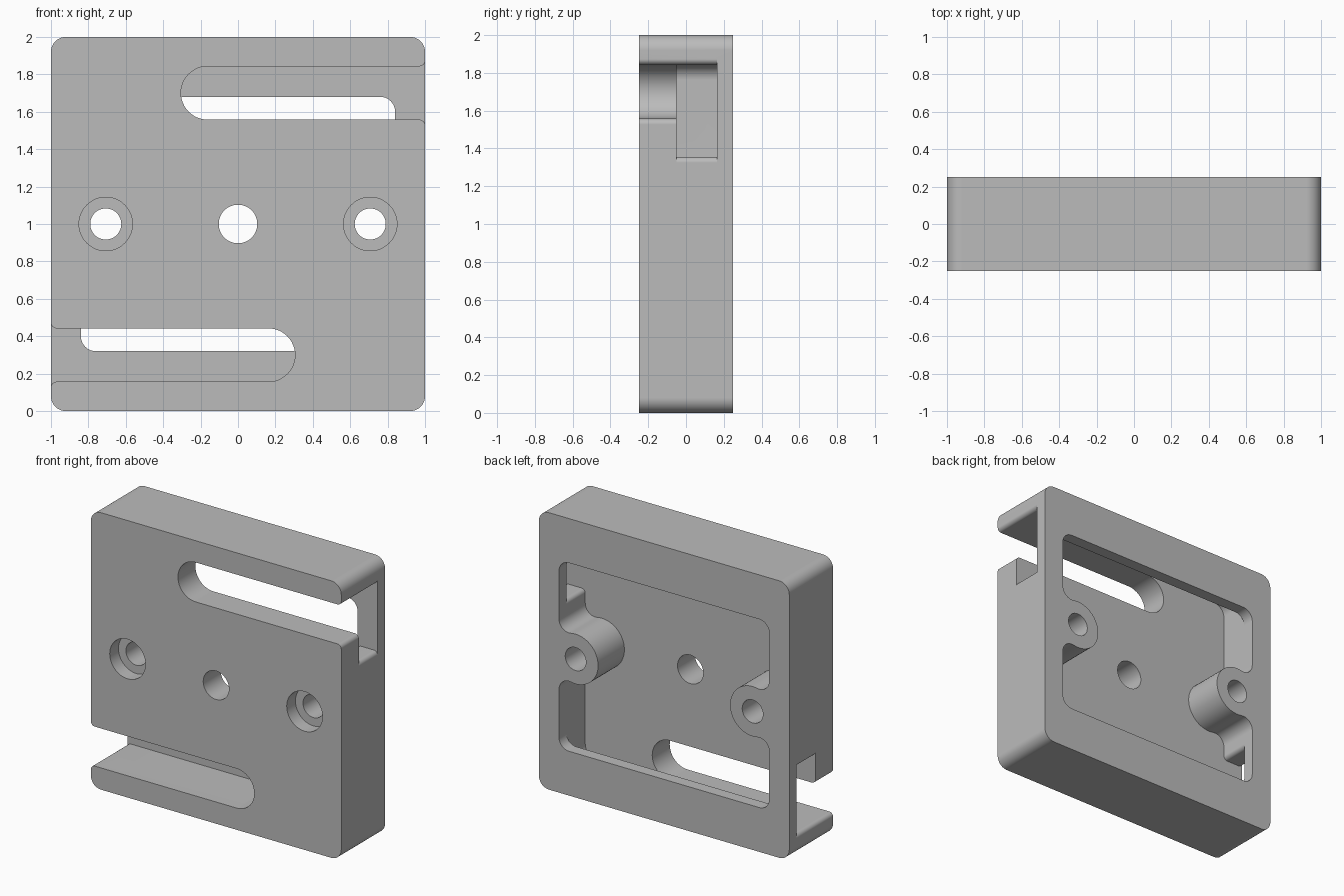
import bpy, bmesh
from math import radians, cos, sin, atan2, degrees, sqrt

cube = bpy.data.objects.get("Cube")
if cube:
    bpy.data.objects.remove(cube, do_unlink=True)

grey = bpy.data.materials.new("plain_grey")
grey.use_nodes = True
colour = (0.5, 0.5, 0.5, 1)
grey.diffuse_color = colour
grey.node_tree.nodes["Principled BSDF"].inputs["Base Color"].default_value = colour

FRONT, BACK = -0.25, 0.25
PLATE, LIP = -0.05, 0.165        # inner faces of the front plate and the back lip
WALL, ROUND, EDGE = 0.84, 0.08, 0.03
SLOT_LOW, SLOT_HIGH = 1.558, 1.843
BOSS_X, BOSS_R = 0.707, 0.18


def arc(cx, cz, r, start, end, n=10):
    angles = [radians(start + (end - start) * i / n) for i in range(n + 1)]
    return [(cx + r * cos(a), cz + r * sin(a)) for a in angles]


def turned(points):
    """Half turn about the middle of the block."""
    return [(-x, 2 - z) for x, z in points]


def prism(name, points, y0, y1):
    """Extrude an x-z outline from y0 to y1."""
    bm = bmesh.new()
    face = bm.faces.new([bm.verts.new((x, y0, z)) for x, z in points])
    result = bmesh.ops.extrude_face_region(bm, geom=[face])
    moved = [v for v in result["geom"] if isinstance(v, bmesh.types.BMVert)]
    bmesh.ops.translate(bm, verts=moved, vec=(0, y1 - y0, 0))
    bmesh.ops.recalc_face_normals(bm, faces=bm.faces)
    mesh = bpy.data.meshes.new(name)
    bm.to_mesh(mesh)
    bm.free()
    mesh.materials.append(grey)
    obj = bpy.data.objects.new(name, mesh)
    bpy.context.collection.objects.link(obj)
    return obj


def cut(points, y0, y1):
    cutter = prism("cutter", points, y0, y1)
    cutter.hide_render = True
    mod = body.modifiers.new("cut", "BOOLEAN")
    mod.operation, mod.solver, mod.object = "DIFFERENCE", "EXACT", cutter
    bpy.context.view_layer.objects.active = body
    bpy.ops.object.modifier_apply(modifier=mod.name)
    bpy.data.objects.remove(cutter, do_unlink=True)


def circle(x, r):
    return arc(x, 1, r, 0, 360, 48)[:-1]


def cavity(top):
    """Rounded pocket outline that leaves a filleted screw boss on each side."""
    fx = WALL - ROUND
    rise = sqrt((BOSS_R + ROUND) ** 2 - (fx - BOSS_X) ** 2)
    lean = degrees(atan2(rise, BOSS_X - fx))
    half = arc(fx, 2 - top + ROUND, ROUND, -90, 0)
    half += arc(fx, 1 - rise, ROUND, 0, lean)
    half += arc(BOSS_X, 1, BOSS_R, lean + 180, 180 - lean, 28)[1:-1]
    half += arc(fx, 1 + rise, ROUND, -lean, 0)
    half += arc(fx, top - ROUND, ROUND, 0, 90)
    return half + turned(half)


# Rounded block
side = arc(1 - ROUND, ROUND, ROUND, -90, 0) + arc(1 - ROUND, 2 - ROUND, ROUND, 0, 90)
body = prism("mounting_block", side + turned(side), FRONT, BACK)

# Wide inner channel, then the smaller opening through the back lip
cut(cavity(SLOT_HIGH), PLATE, LIP)
cut(cavity(1.68), 0.1, BACK + 0.1)


def flare(low, high):
    """Outer mouth with softened edges, running past the side face."""
    lower = arc(1 - EDGE, low - EDGE, EDGE, 90, 0, 6)
    upper = arc(1 - EDGE, high + EDGE, EDGE, 0, -90, 6)
    return lower + [(1.1, low - EDGE), (1.1, high + EDGE)] + upper


# Open-ended front slots and side windows, one pair at each opposite corner
radius = (SLOT_HIGH - SLOT_LOW) / 2
slot = flare(SLOT_LOW, SLOT_HIGH)
slot += arc(-0.305 + radius, SLOT_LOW + radius, radius, 90, 270, 24)
sill = 1.355
window = flare(sill, SLOT_HIGH) + [(0.7, SLOT_HIGH), (0.7, sill - EDGE)]
window += arc(WALL + EDGE, sill - EDGE, EDGE, 180, 90, 6)
for place in (list, turned):
    cut(place(window), PLATE, LIP)
    cut(place(slot), FRONT - 0.1, 0)

# Centre hole and counterbored screw holes
cut(circle(0, 0.103), FRONT - 0.1, BACK + 0.1)
for x in (-BOSS_X, BOSS_X):
    cut(circle(x, 0.083), FRONT - 0.1, BACK + 0.1)
    cut(circle(x, 0.143), FRONT - 0.1, FRONT + 0.1)

# Smooth rounds with crisp edges
bpy.ops.object.select_all(action="DESELECT")
body.select_set(True)
bpy.context.view_layer.objects.active = body
bpy.ops.object.shade_smooth_by_angle(angle=radians(30))
weighted = body.modifiers.new("flat_faces", "WEIGHTED_NORMAL")
weighted.keep_sharp = True
